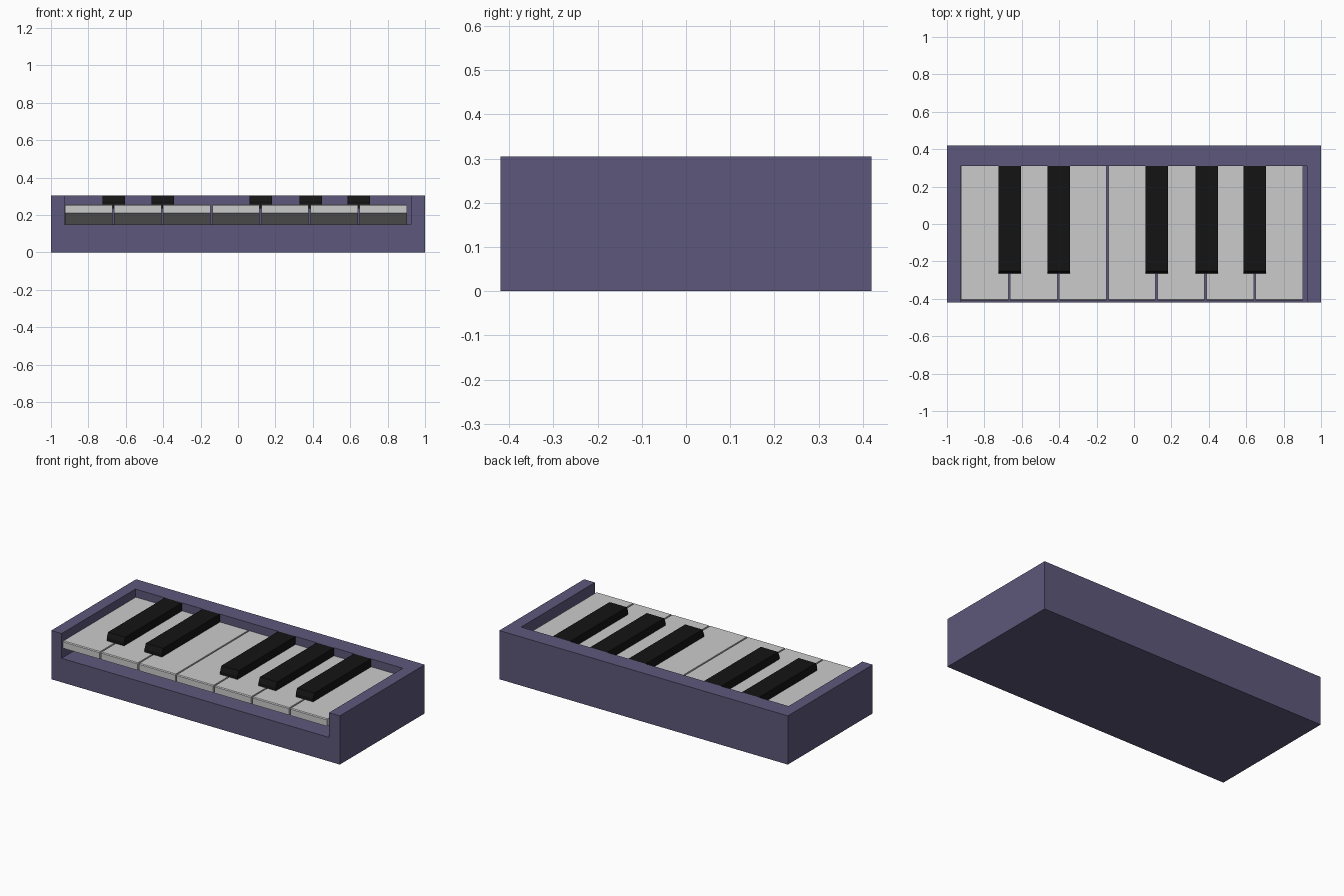
import bpy, bmesh

if "Cube" in bpy.data.objects:
    bpy.data.objects.remove(bpy.data.objects["Cube"])


def material(name, color):
    m = bpy.data.materials.new(name)
    m.diffuse_color = (*color, 1)
    m.use_nodes = True
    m.node_tree.nodes["Principled BSDF"].inputs["Base Color"].default_value = m.diffuse_color
    return m


def extrude_profile(name, profile, x0, x1, mat=None):
    """Extrude a closed (y, z) profile along x."""
    bm = bmesh.new()
    face = bm.faces.new([bm.verts.new((x0, y, z)) for y, z in profile])
    new = bmesh.ops.extrude_face_region(bm, geom=[face])["geom"]
    verts = [v for v in new if isinstance(v, bmesh.types.BMVert)]
    bmesh.ops.translate(bm, verts=verts, vec=(x1 - x0, 0, 0))
    bmesh.ops.recalc_face_normals(bm, faces=bm.faces)
    mesh = bpy.data.meshes.new(name)
    bm.to_mesh(mesh)
    bm.free()
    ob = bpy.data.objects.new(name, mesh)
    bpy.context.collection.objects.link(ob)
    if mat:
        mesh.materials.append(mat)
    return ob


def rect(y0, y1, z0, z1):
    return [(y0, z0), (y1, z0), (y1, z1), (y0, z1)]


purple = material("case_purple", (0.11, 0.097, 0.197))
black = material("key_black", (0.007, 0.007, 0.007))

# Case: solid block with a key bed open to the front and top
case = extrude_profile("case", rect(-0.42, 0.42, 0, 0.305), -1, 1, purple)
cutter = extrude_profile("key_bed_cutter", rect(-0.6, 0.31, 0.15, 0.5), -0.928, 0.925, purple)
cutter.hide_render = True
cut = case.modifiers.new("key_bed", "BOOLEAN")
cut.operation = "DIFFERENCE"
cut.solver = "EXACT"
cut.object = cutter
bpy.context.view_layer.objects.active = case
case.select_set(True)
bpy.ops.object.modifier_apply(modifier=cut.name)
bpy.data.objects.remove(cutter)

# White keys: shallow front lip, underside sloping down to the bed at the back
white_profile = [(-0.41, 0.21), (0.31, 0.15), (0.31, 0.255), (-0.405, 0.255), (-0.41, 0.25)]
pitch, width, left = 0.2625, 0.253, -0.925
for i in range(7):
    x = left + i * pitch
    extrude_profile(f"white_key_{i + 1}", white_profile, x, x + width)

# Black keys: raised bars with a sloped front end, seated in the gaps
black_profile = [(-0.265, 0.235), (0.31, 0.235), (0.31, 0.305), (-0.252, 0.305), (-0.265, 0.275)]
for i, x in enumerate((-0.664, -0.402, 0.122, 0.388, 0.646)):
    extrude_profile(f"black_key_{i + 1}", black_profile, x - 0.06, x + 0.06, black)
